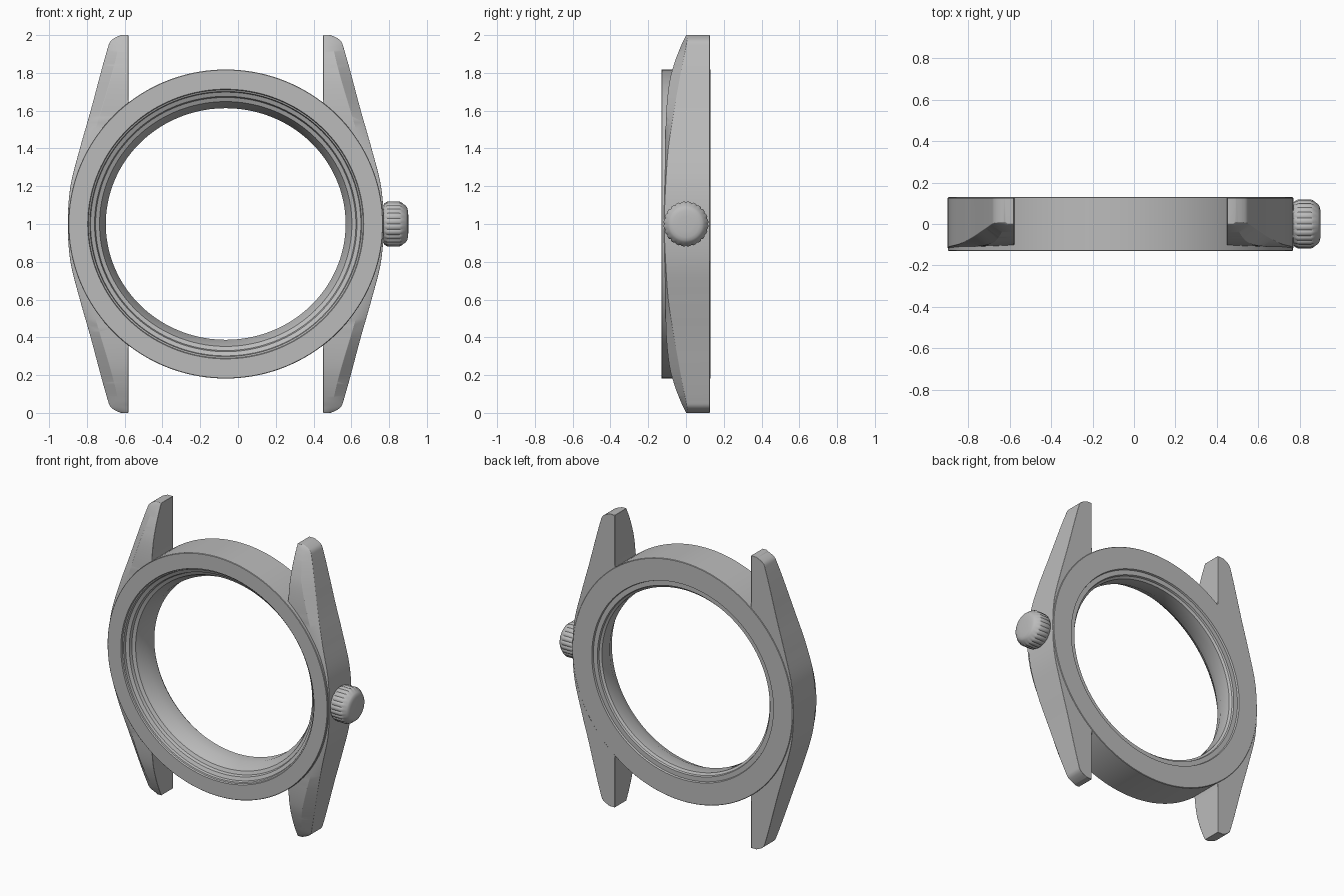
import bpy, bmesh, math

if "Cube" in bpy.data.objects:
    bpy.data.objects.remove(bpy.data.objects["Cube"])

CX, CZ = -0.065, 1.0          # centre of the case

steel = bpy.data.materials.new("brushed grey")
steel.diffuse_color = (0.5, 0.5, 0.5, 1)
steel.use_nodes = True
steel.node_tree.nodes["Principled BSDF"].inputs["Base Color"].default_value = steel.diffuse_color


def make_object(name, rings, closed, angle=30, bevel=0):
    """Skin a list of point loops; closed joins last to first, otherwise cap the ends."""
    bm = bmesh.new()
    loops = [[bm.verts.new(p) for p in ring] for ring in rings]
    n = len(loops[0])
    pairs = list(zip(loops, loops[1:]))
    if closed:
        pairs.append((loops[-1], loops[0]))
    for a, b in pairs:
        for i in range(n):
            j = (i + 1) % n
            bm.faces.new((a[i], a[j], b[j], b[i]))
    if not closed:
        bm.faces.new(loops[0])
        bm.faces.new(loops[-1])
    bmesh.ops.recalc_face_normals(bm, faces=bm.faces)
    mesh = bpy.data.meshes.new(name)
    bm.to_mesh(mesh)
    bm.free()
    mesh.materials.append(steel)
    ob = bpy.data.objects.new(name, mesh)
    bpy.context.collection.objects.link(ob)
    bpy.ops.object.select_all(action='DESELECT')
    ob.select_set(True)
    bpy.context.view_layer.objects.active = ob
    bpy.ops.object.shade_smooth_by_angle(angle=math.radians(angle))
    if bevel:
        mod = ob.modifiers.new("soft edges", 'BEVEL')
        mod.width, mod.segments = bevel, 2
        mod.limit_method, mod.angle_limit = 'ANGLE', math.radians(35)
    return ob


# Case ring: stepped (radius, y) profile swept around the y axis, slightly wider than tall
profile = [(0.815, -0.13), (0.818, -0.127), (0.818, 0.127), (0.815, 0.13),
           (0.668, 0.13), (0.664, 0.118), (0.632, 0.118), (0.628, 0.105),
           (0.613, 0.095), (0.613, 0.01), (0.643, -0.045), (0.648, -0.06),
           (0.67, -0.07), (0.676, -0.09), (0.698, -0.1), (0.702, -0.117),
           (0.71, -0.12), (0.714, -0.13)]
WIDEN = 0.015
STEPS = 144
turned = []
for k in range(STEPS):
    a = 2 * math.pi * k / STEPS
    turned.append([(CX + (r + WIDEN + 0.05 * max(0, 0.75 - r)) * math.cos(a), y,
                    CZ + r * math.sin(a)) for r, y in profile])
make_object("case_ring", turned, True)

# Flank with two lugs: distance from centre height, outer half width,
# ridge half width, ridge y, lower chamfer y
keys = [(0.0, 0.836, 0.825, -0.12, -0.115),
        (0.2, 0.822, 0.797, -0.116, -0.108),
        (0.4, 0.772, 0.722, -0.11, -0.094),
        (0.6, 0.715, 0.66, -0.104, -0.063),
        (0.75, 0.675, 0.615, -0.088, -0.036),
        (0.85, 0.648, 0.588, -0.062, -0.018),
        (0.93, 0.625, 0.57, -0.032, -0.002),
        (0.965, 0.612, 0.562, -0.016, 0.004),
        (0.985, 0.588, 0.553, -0.007, 0.008),
        (1.0, 0.555, 0.545, 0.001, 0.01)]


def smooth_path(pts, sub=6):
    """Catmull-Rom interpolation; the first key is mirrored for a flat start."""
    first = pts[1]
    ext = [(-first[0],) + first[1:]] + pts + [pts[-1]]
    out = []
    for i in range(1, len(ext) - 2):
        for s in range(sub):
            t = s / sub
            out.append([0.5 * (2 * b + (c - a) * t + (2 * a - 5 * b + 4 * c - d) * t * t
                               + (3 * b - a - 3 * c + d) * t ** 3)
                        for a, b, c, d in zip(*ext[i - 1:i + 3])])
    return out + [list(pts[-1])]


def inner_width(w):
    """Lug inner face, with a small fillet where it runs into the ring."""
    w = abs(w)
    if w < 0.58:
        return max(0.49, math.sqrt(0.75 ** 2 - w * w))
    return 0.516 - 0.026 * (max(0, 0.67 - w) / 0.09) ** 2


half = smooth_path(keys)
stations = [[-s[0]] + s[1:] for s in reversed(half[1:])] + half
for side, label in ((-1, "left"), (1, "right")):
    rings = []
    for w, outer, ridge, y_ridge, y_low in stations:
        inner = inner_width(w)
        section = [(inner, 0.126), (inner, y_ridge), (ridge, y_ridge),
                   (outer, y_low), (outer, 0.126)]
        rings.append([(CX + side * u, y, CZ + w) for u, y in section])
    make_object(label + "_flank_and_lugs", rings, False, 28, 0.01)

# Winding crown: fluted grip with a rounded cap, axis along x
TEETH = 24
crown = [(0.768, 0.098, 0), (0.774, 0.108, 0), (0.782, 0.114, 1), (0.792, 0.119, 1),
         (0.855, 0.119, 1), (0.866, 0.114, 1), (0.874, 0.107, 0), (0.889, 0.096, 0),
         (0.896, 0.086, 0), (0.9, 0.07, 0), (0.902, 0.04, 0)]
rings = []
for x, r, fluted in crown:
    ring = []
    for k in range(TEETH * 4):
        a = 2 * math.pi * k / (TEETH * 4)
        rr = r - (0.005 if fluted and k % 4 == 0 else 0)
        ring.append((x, rr * math.cos(a), CZ + rr * math.sin(a)))
    rings.append(ring)
make_object("winding_crown", rings, False, 35)

# Short stem joining the crown to the case
stem = [[(x, 0.07 * math.cos(k * math.pi / 16), CZ + 0.07 * math.sin(k * math.pi / 16))
         for k in range(32)] for x in (0.72, 0.775)]
make_object("crown_stem", stem, False)
